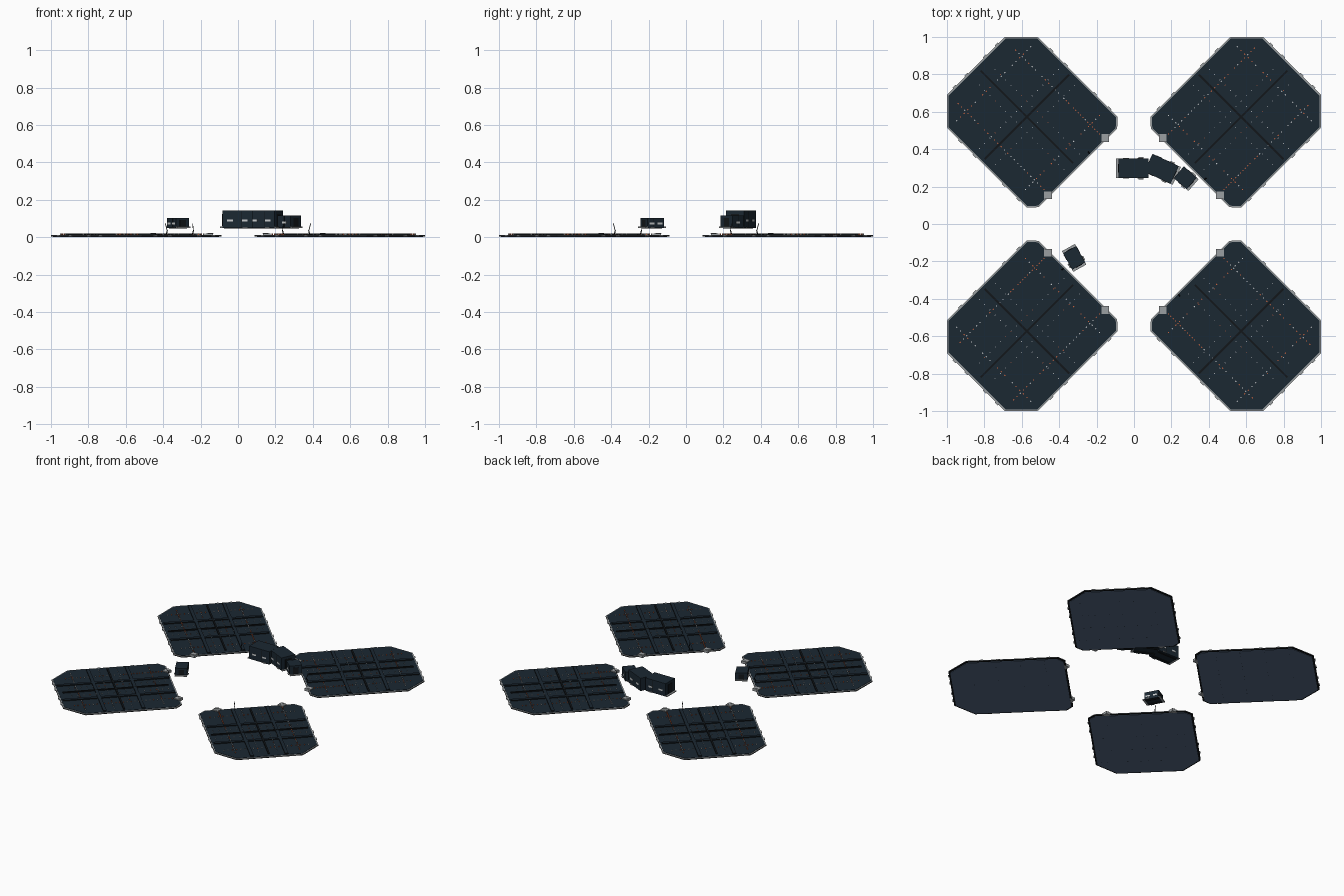
import bpy, bmesh, math, random
from mathutils import Matrix, Vector

random.seed(4)
cube = bpy.data.objects.get("Cube")
if cube:
    bpy.data.objects.remove(cube, do_unlink=True)


def material(name, rgb):
    m = bpy.data.materials.new(name)
    m.use_nodes = True
    m.diffuse_color = (*rgb, 1)
    m.node_tree.nodes["Principled BSDF"].inputs["Base Color"].default_value = (*rgb, 1)
    return m


PLATE = material("dark_slate", (0.011, 0.021, 0.032))
UNDER = material("blue_slate", (0.09, 0.14, 0.23))
DARK = material("near_black", (0.006, 0.008, 0.01))
GREY = material("mid_grey", (0.33, 0.35, 0.36))
PALE = material("pale_grey", (0.6, 0.62, 0.63))
ORANGE = material("burnt_orange", (0.6, 0.13, 0.05))


def add_box(bm, center, size, angle=0.0):
    mat = (Matrix.Translation(center) @ Matrix.Rotation(angle, 4, 'Z')
           @ Matrix.Diagonal((*size, 1)))
    bmesh.ops.create_cube(bm, size=1, matrix=mat)


def add_prism(bm, outline, z0, z1):
    face = bm.faces.new([bm.verts.new((x, y, z0)) for x, y in outline])
    top = bmesh.ops.extrude_face_region(bm, geom=[face])
    verts = [g for g in top["geom"] if isinstance(g, bmesh.types.BMVert)]
    bmesh.ops.translate(bm, verts=verts, vec=(0, 0, z1 - z0))


def add_rod(bm, a, b, radius):
    a, b = Vector(a), Vector(b)
    mat = Matrix.Translation((a + b) / 2) @ (b - a).to_track_quat('Z', 'Y').to_matrix().to_4x4()
    bmesh.ops.create_cone(bm, cap_ends=True, segments=6, radius1=radius,
                          radius2=radius, depth=(b - a).length, matrix=mat)


def to_mesh(bm, name, mats, rule=None):
    bmesh.ops.recalc_face_normals(bm, faces=bm.faces)
    if rule:
        for f in bm.faces:
            f.material_index = rule(f)
    mesh = bpy.data.meshes.new(name)
    bm.to_mesh(mesh)
    bm.free()
    for m in mats:
        mesh.materials.append(m)
    return mesh


def place(mesh, name, loc=(0, 0, 0), angle=0.0):
    ob = bpy.data.objects.new(name, mesh)
    ob.location = loc
    ob.rotation_euler.z = angle
    bpy.context.collection.objects.link(ob)


# Landing pad, drawn once with x pointing outward from the middle
IN, OUT, HALF = 0.424, 1.195, 0.343


def outline(inset):
    a, b, h, k = IN + inset, OUT - inset, HALF - inset, inset * 0.41
    side = [(a, 0.297 - k), (IN + 0.044 + k, h), (1.069 - k, h), (b, 0.219 - k)]
    return [(x, -y) for x, y in side] + side[::-1]


def slab(inset, z0, z1, mat, name):
    bm = bmesh.new()
    add_prism(bm, outline(inset), z0, z1)
    return to_mesh(bm, name, [mat])


pad = {
    "underside": slab(0.012, 0.0, 0.006, UNDER, "underside"),
    "lower_rim": slab(0, 0.003, 0.008, DARK, "lower_rim"),
    "upper_rim": slab(0, 0.008, 0.011, GREY, "upper_rim"),
    "deck": slab(0.008, 0.010, 0.013, PLATE, "deck"),
}

# Raised ribs with dark sides split the deck in thirds
bm = bmesh.new()
mid = (IN + OUT) / 2
for s in (-1, 1):
    add_box(bm, (mid, s * 0.114, 0.0155), (0.74, 0.022, 0.009))
    add_box(bm, (mid + s * 0.128, 0, 0.0154), (0.022, 0.65, 0.009))
pad["rib"] = to_mesh(bm, "rib", [PLATE, DARK], lambda f: 0 if f.normal.z > 0.5 else 1)

# Flat dark seams crossing the middle
bm = bmesh.new()
add_box(bm, (mid, 0, 0.017), (0.70, 0.011, 0.0075))
add_box(bm, (mid, 0, 0.0169), (0.011, 0.64, 0.0075))
pad["seam"] = to_mesh(bm, "seam", [DARK])

# Rows of small lamps above, and studs below
lamps = {"orange_lamp": bmesh.new(), "pale_lamp": bmesh.new()}


def lamp_row(start, step, count, chance, size=0.006):
    for i in range(count):
        kind = "orange_lamp" if random.random() < chance else "pale_lamp"
        x, y = start[0] + step[0] * i, start[1] + step[1] * i
        add_box(lamps[kind], (x, y, 0.0155), (size, size, 0.006))


lamp_row((0.47, -0.21), (0.018, 0), 16, 0.9)
lamp_row((0.78, -0.21), (0.025, 0), 14, 0.4)
lamp_row((0.47, 0.21), (0.025, 0), 27, 0.5)
lamp_row((0.54, -0.28), (0, 0.028), 21, 0.5)
lamp_row((1.06, -0.28), (0, 0.028), 21, 0.5)
for s in (-1, 1):
    lamp_row((0.47, s * 0.06), (0.04, 0), 17, 0.2, 0.004)
    lamp_row((mid + s * 0.06, -0.3), (0, 0.04), 16, 0.2, 0.004)
pad["orange_lamp"] = to_mesh(lamps["orange_lamp"], "orange_lamp", [ORANGE])
pad["pale_lamp"] = to_mesh(lamps["pale_lamp"], "pale_lamp", [PALE])

bm = bmesh.new()
for x in (0.56, 0.72, 0.88, 1.04):
    for i in range(15):
        add_box(bm, (x, 0.044 * (i - 7), 0.001), (0.004, 0.008, 0.002))
pad["under_stud"] = to_mesh(bm, "under_stud", [DARK])

# Edge tabs, corner brackets and a leaning mast
bm = bmesh.new()
for s in (-1, 1):
    for x in (0.53, 0.64, 0.86, 0.97):
        add_box(bm, (x, s * HALF, 0.008), (0.024, 0.012, 0.006))
    for y in (0.07, 0.16):
        add_box(bm, (OUT, s * y, 0.008), (0.012, 0.024, 0.006))
pad["edge_tab"] = to_mesh(bm, "edge_tab", [GREY])

bm = bmesh.new()
for s in (-1, 1):
    add_box(bm, (0.433, s * 0.216, 0.011), (0.042, 0.042, 0.018), math.pi / 4)
    add_box(bm, (0.425, s * 0.216, 0.021), (0.014, 0.03, 0.004))
pad["corner_bracket"] = to_mesh(bm, "corner_bracket", [GREY])

bm = bmesh.new()
add_rod(bm, (0.445, -0.099, 0.01), (0.436, -0.099, 0.035), 0.003)
add_rod(bm, (0.436, -0.099, 0.035), (0.446, -0.103, 0.072), 0.002)
pad["mast"] = to_mesh(bm, "mast", [DARK])

for i, corner in enumerate(("back_left", "back_right", "front_right", "front_left")):
    for part, mesh in pad.items():
        place(mesh, f"{corner}_{part}", angle=math.pi / 4 + i * math.pi / 2)


# Floating cabins: hull with end sills, door panels, windows and skids
def cabin(name, loc, size, degrees, windows, sills):
    length, width, height = size
    base = 0.05
    hull, trim, glass, dark = (bmesh.new() for _ in range(4))
    add_box(hull, (0, 0, base + height / 2), (length, width, height))
    for s in sills:
        add_box(trim, (s * (length / 2 + 0.006), 0, base + 0.003), (0.014, width, 0.006))
        add_box(dark, (s * length / 2, 0, base + height * 0.45),
                (0.004, width * 0.45, height * 0.7))
    gap = length / windows
    for s in (-1, 1):
        for i in range(windows):
            x = (i + 0.5) * gap - length / 2
            add_box(glass, (x, s * width / 2, base + height * 0.42), (0.03, 0.004, 0.011))
        add_box(dark, (gap * (windows - 1) / 4, s * width / 2, base + height / 2),
                (0.003, 0.003, height * 0.9))
        add_box(dark, (0, s * width * 0.3, base - 0.001), (length * 0.9, 0.012, 0.006))
        add_box(trim, (length * 0.25, s * (width / 2 + 0.003), base + 0.003),
                (0.025, 0.008, 0.005))
    for bm, part, mat in ((hull, "hull", PLATE), (trim, "trim", GREY),
                          (glass, "windows", PALE), (dark, "dark_fittings", DARK)):
        place(to_mesh(bm, f"{name}_{part}", [mat]), f"{name}_{part}", (*loc, 0),
              math.radians(degrees))


cabin("main_cabin", (-0.003, 0.298), (0.16, 0.105, 0.092), 0, 2, (-1,))
cabin("middle_cabin", (0.147, 0.295), (0.155, 0.105, 0.0915), -25, 2, (1,))
cabin("end_cabin", (0.274, 0.247), (0.092, 0.083, 0.066), -41, 1, (1,))
cabin("lone_cabin", (-0.32, -0.181), (0.1, 0.08, 0.053), -61, 2, (-1, 1))
